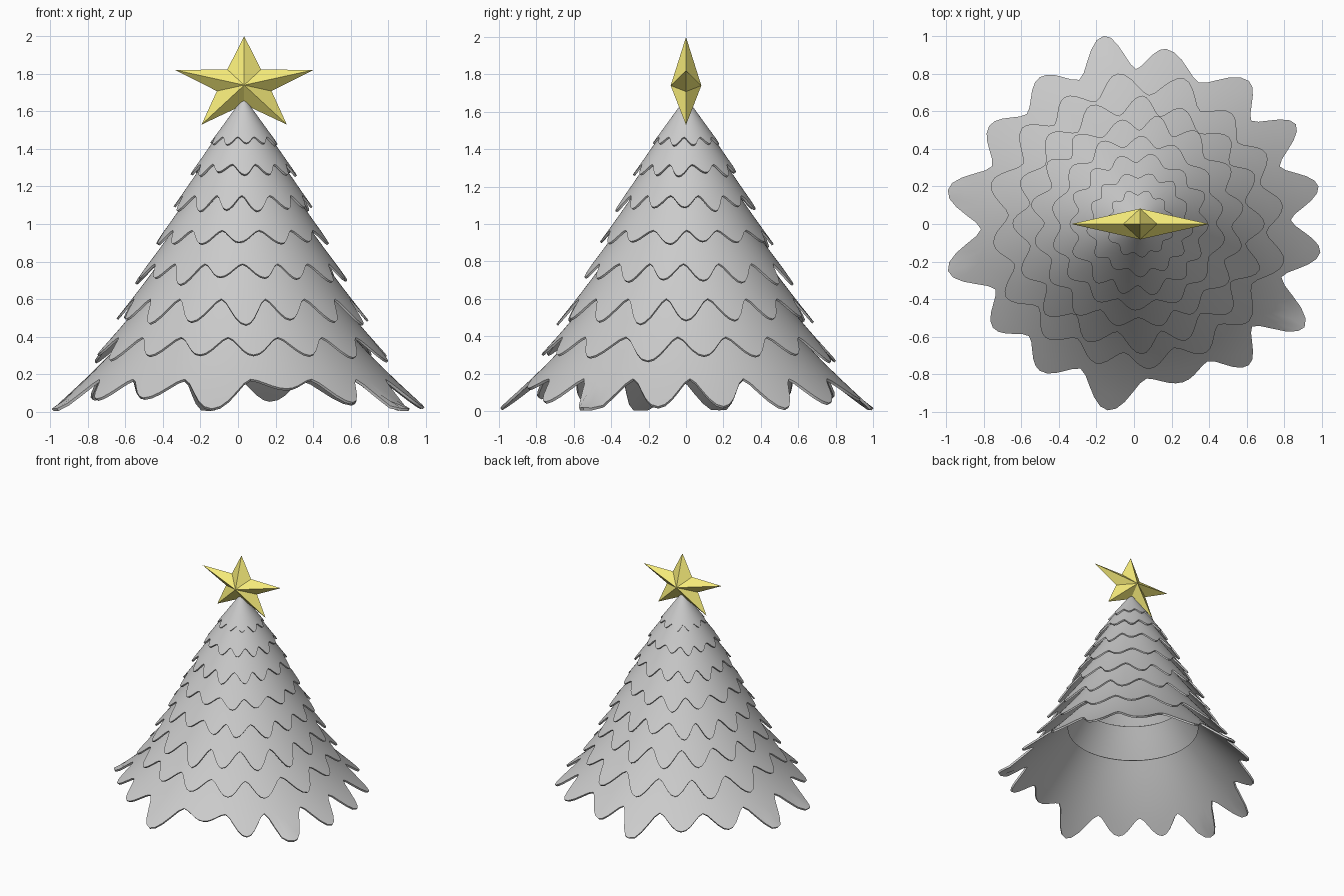
import bpy, bmesh, math, random

if "Cube" in bpy.data.objects:
    bpy.data.objects.remove(bpy.data.objects["Cube"])

random.seed(4)
TAU = 2 * math.pi


def finish(bm, name):
    mesh = bpy.data.meshes.new(name)
    bm.to_mesh(mesh)
    bm.free()
    ob = bpy.data.objects.new(name, mesh)
    bpy.context.collection.objects.link(ob)
    return ob


def skirt(name, cx, tips, valley, r_top, z0, R, slope, curve, thick):
    """Flared cone with a scalloped hem; tips = sorted (angle, radius)."""
    steps, rows = 10, 6
    hem = []
    n = len(tips)
    for i in range(n):
        a0, r0 = tips[i]
        a1, r1 = tips[(i + 1) % n]
        if a1 <= a0:
            a1 += TAU
        for s in range(steps):
            t = s / steps
            tip = r0 if t < 0.5 else r1
            w = (0.5 + 0.5 * math.cos(TAU * t)) ** 0.85
            hem.append((a0 + (a1 - a0) * t, valley + (tip - valley) * w))
    bm = bmesh.new()
    rings = []
    for j in range(rows + 1):
        ring = []
        for a, edge in hem:
            r = r_top + (edge - r_top) * j / rows
            d = R - r
            z = max(0.004, z0 + slope * d + curve * d * abs(d))
            ring.append(bm.verts.new((cx + r * math.cos(a), r * math.sin(a), z)))
        rings.append(ring)
    m = len(hem)
    for j in range(rows):
        for i in range(m):
            k = (i + 1) % m
            bm.faces.new((rings[j][i], rings[j + 1][i], rings[j + 1][k], rings[j][k]))
    if r_top < 0.03:
        bm.faces.new(rings[0])
    ob = finish(bm, name)
    mod = ob.modifiers.new("thickness", "SOLIDIFY")
    mod.thickness = thick
    mod.offset = 1
    bpy.ops.object.select_all(action='DESELECT')
    ob.select_set(True)
    bpy.context.view_layer.objects.active = ob
    bpy.ops.object.modifier_apply(modifier=mod.name)
    bpy.ops.object.shade_smooth_by_angle(angle=math.radians(35))
    return ob


# bottom tier: irregular hem with 16 measured lobe tips
hem_points = [(-.16, 1.0), (.17, .93), (.61, .76), (.86, .53), (.98, .2), (.99, -.15),
              (.91, -.55), (.61, -.75), (.26, -.84), (-.14, -.99), (-.5, -.78),
              (-.75, -.55), (-.99, -.25), (-.99, .18), (-.77, .52), (-.5, .78)]
tips = sorted((math.atan2(y, x - .01) % TAU, math.hypot(x - .01, y) - .007)
              for x, y in hem_points)
skirt("tier_1", .01, tips, .815, .5, .008, .99, .82, .36, .015)

# upper tiers: lobes, tip radius, valley radius, top radius, tip z, slope, curve, phase
tiers = [(16, .785, .68, .40, .275, 1.04, .42, 6),
         (16, .670, .575, .32, .475, 1.22, .34, 0),
         (16, .560, .490, .26, .69, 1.28, .3, 11),
         (14, .460, .405, .20, .885, 1.35, .3, 0),
         (14, .368, .318, .14, 1.075, 1.4, .3, 13),
         (13, .272, .235, .07, 1.26, 1.4, .3, 0),
         (11, .174, .145, .008, 1.418, 1.36, .1, 2)]
for i, (n, R, valley, r_top, z0, slope, curve, phase) in enumerate(tiers):
    tips = []
    for k in range(n):
        a = math.radians(phase - 90) + TAU * (k + random.uniform(-.1, .1)) / n
        tips.append((a % TAU, R * (1 + random.uniform(-.03, .03))))
    skirt(f"tier_{i + 2}", .018 + .002 * i, sorted(tips), valley, r_top,
          z0, R, slope, curve, .012)

# faceted five-pointed star on the tip, stretched sideways
bm = bmesh.new()
rim = []
for i in range(10):
    r = .103 if i % 2 else .26
    a = math.pi / 2 + i * math.pi / 5
    rim.append(bm.verts.new((.033 + 1.487 * r * math.cos(a), 0, 1.74 + r * math.sin(a))))
for y in (-.082, .082):
    hub = bm.verts.new((.033, y, 1.74))
    for i in range(10):
        bm.faces.new((hub, rim[i], rim[(i + 1) % 10]))
bmesh.ops.recalc_face_normals(bm, faces=bm.faces)
star = finish(bm, "star")
gold = bpy.data.materials.new("star_yellow")
gold.diffuse_color = (.95, .86, .2, 1)
gold.use_nodes = True
gold.node_tree.nodes["Principled BSDF"].inputs["Base Color"].default_value = gold.diffuse_color
star.data.materials.append(gold)
